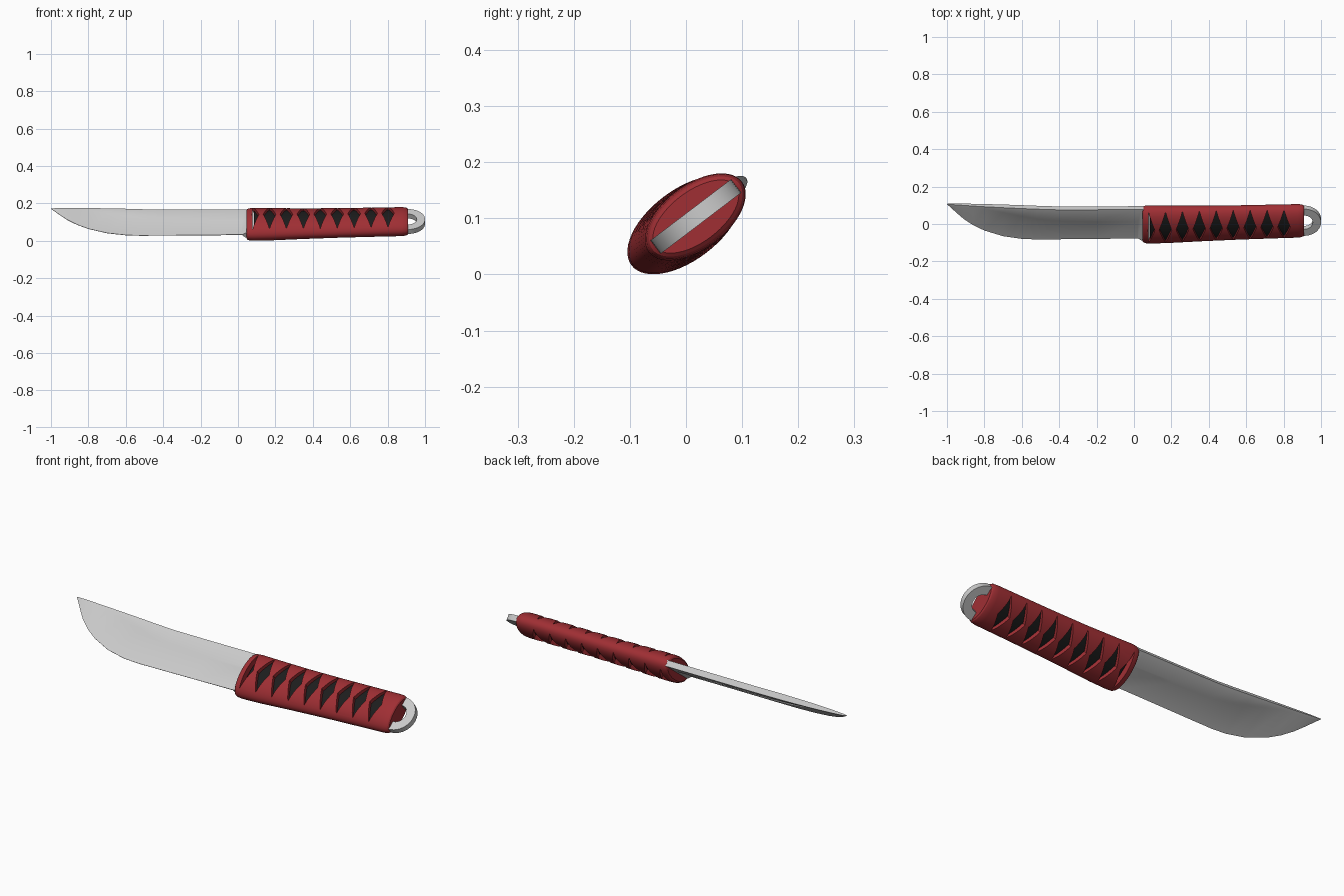
import bpy, bmesh, math
from mathutils import Matrix

if "Cube" in bpy.data.objects:
    bpy.data.objects.remove(bpy.data.objects["Cube"])

# Parts are built flat (x = length, y = width, z = thickness), then tilted about x
TILT = Matrix.Translation((0, 0, 0.09)) @ Matrix.Rotation(math.radians(37.2), 4, 'X')


def material(name, rgb):
    m = bpy.data.materials.new(name)
    m.diffuse_color = (*rgb, 1)
    m.use_nodes = True
    m.node_tree.nodes["Principled BSDF"].inputs["Base Color"].default_value = m.diffuse_color
    return m


def make(name, rings, mat=None, closed=False):
    """Loft a list of equally sized vertex rings, capped unless closed."""
    bm = bmesh.new()
    vs = [[bm.verts.new(p) for p in r] for r in rings]
    n = len(vs[0])
    pairs = list(zip(vs, vs[1:])) + ([(vs[-1], vs[0])] if closed else [])
    for a, b in pairs:
        for i in range(n):
            j = (i + 1) % n
            bm.faces.new((a[i], a[j], b[j], b[i]))
    if not closed:
        bm.faces.new(vs[0])
        bm.faces.new(vs[-1])
    bmesh.ops.recalc_face_normals(bm, faces=bm.faces)
    me = bpy.data.meshes.new(name)
    bm.to_mesh(me)
    bm.free()
    ob = bpy.data.objects.new(name, me)
    bpy.context.collection.objects.link(ob)
    if mat:
        me.materials.append(mat)
    return ob


def ellipse(x, c, a, b, n=56):
    return [(x, c + a * math.cos(2 * math.pi * i / n), b * math.sin(2 * math.pi * i / n))
            for i in range(n)]


red = material("red_wrap", (0.35, 0.028, 0.034))
black = material("black_core", (0.012, 0.012, 0.012))

# Blade sections: x, spine, ledge line, edge, spine half thickness, edge half thickness
T = 0.015
blade_rows = [
    (0.10, 0.108, 0.032, -0.100, T, T),
    (0.040, 0.108, 0.032, -0.100, T, T),
    (0.022, 0.108, 0.030, -0.096, T, 0.002),
    (-0.20, 0.107, 0.034, -0.099, T, 0.001),
    (-0.42, 0.107, 0.040, -0.102, T, 0.001),
    (-0.52, 0.111, 0.052, -0.103, T, 0.001),
    (-0.60, 0.115, 0.070, -0.099, T, 0.001),
    (-0.70, 0.120, 0.096, -0.081, 0.014, 0.001),
    (-0.80, 0.125, 0.120, -0.043, 0.012, 0.001),
    (-0.86, 0.128, 0.125, -0.007, 0.010, 0.001),
    (-0.91, 0.131, 0.128, 0.034, 0.008, 0.001),
    (-0.95, 0.133, 0.130, 0.077, 0.006, 0.001),
    (-0.98, 0.134, 0.132, 0.112, 0.004, 0.001),
    (-1.00, 0.135, 0.1345, 0.133, 0.001, 0.0005),
]
rings = []
for x, spine, ridge, edge, t, te in blade_rows:
    step = min(0.012, (ridge - edge) * 0.3)
    drop = t if te == T else t * (0.65 if x > -0.75 else 0.95)
    half = [(spine, t), (ridge, t), (ridge - step, drop), (edge, te)]
    rings.append([(x, v, w) for v, w in half] + [(x, v, -w) for v, w in reversed(half)])
blade = make("blade", rings)

# Handle wrap and the dark core showing through its diamond openings
grip_rows = [
    (0.045, -0.003, 0.104, 0.050), (0.050, -0.003, 0.112, 0.057),
    (0.060, -0.003, 0.117, 0.061), (0.085, -0.003, 0.119, 0.063),
    (0.18, -0.002, 0.117, 0.062), (0.35, 0.003, 0.111, 0.059),
    (0.55, 0.010, 0.107, 0.057), (0.75, 0.017, 0.105, 0.057),
    (0.875, 0.021, 0.104, 0.057), (0.895, 0.022, 0.102, 0.055),
    (0.905, 0.022, 0.097, 0.051), (0.910, 0.022, 0.090, 0.045),
]
wrap = make("handle_wrap", [ellipse(*r) for r in grip_rows], red)
core = make("handle_core", [ellipse(x, c, a - 0.008, b - 0.022)
                            for x, c, a, b in grip_rows[3:9]], black)

# Diamond cutters, one row through both sides; the first one is only a half
for i in range(9):
    x, c, h = 0.078 + 0.0905 * i, 0.002 + 0.0025 * i, 0.099 - 0.001 * i
    left = x - (0.034 if i else 0.002)
    outline = [(x + 0.034, c), (x, c + h), (left, c), (x, c - h)]
    cutter = make("diamond_cutter", [[(px, py, z) for px, py in outline] for z in (-0.1, 0.1)])
    cutter.hide_render = True
    mod = wrap.modifiers.new("diamond", 'BOOLEAN')
    mod.operation = 'DIFFERENCE'
    mod.solver = 'EXACT'
    mod.object = cutter
    bpy.context.view_layer.objects.active = wrap
    bpy.ops.object.modifier_apply(modifier=mod.name)
    bpy.data.objects.remove(cutter)

# Lanyard ring at the end of the tang
ring_section = [(0.046, -T), (0.090, -T), (0.090, T), (0.046, T)]
N = 40
ring = make("lanyard_ring",
            [[(0.91 + r * math.cos(2 * math.pi * k / N), 0.022 + r * math.sin(2 * math.pi * k / N), w)
              for r, w in ring_section] for k in range(N)], closed=True)

# Smooth shading and final tilt
for ob in (blade, wrap, core, ring):
    bpy.ops.object.select_all(action='DESELECT')
    ob.select_set(True)
    bpy.context.view_layer.objects.active = ob
    bpy.ops.object.shade_smooth_by_angle(angle=math.radians(25))
    ob.matrix_world = TILT
